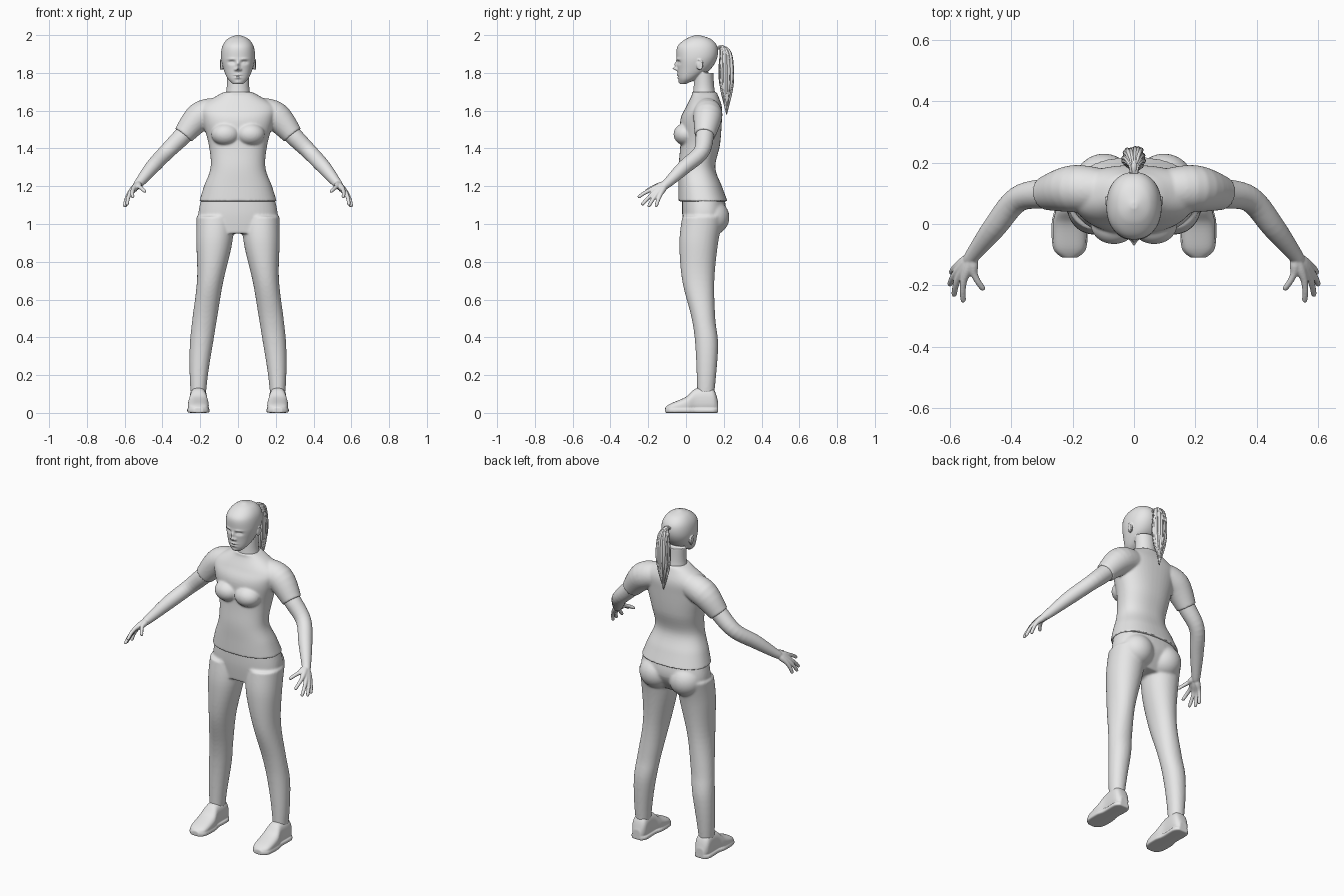
import bpy, bmesh, math, random
from mathutils import Vector, Matrix

random.seed(4)
if "Cube" in bpy.data.objects:
    bpy.data.objects.remove(bpy.data.objects["Cube"])

shade = (0.8, 0.8, 0.8, 1)
grey = bpy.data.materials.new("plain grey")
grey.use_nodes = True
grey.diffuse_color = shade
grey.node_tree.nodes["Principled BSDF"].inputs["Base Color"].default_value = shade


def spline(rows, steps):
    """Catmull-Rom interpolation through rows of numbers."""
    out = []
    last = len(rows) - 1
    for i in range(last):
        before, start, end, after = rows[max(i - 1, 0)], rows[i], rows[i + 1], rows[min(i + 2, last)]
        for k in range(steps):
            t = k / steps
            out.append([q + t / 2 * (r - p + t * (2 * p - 5 * q + 4 * r - s + t * (3 * (q - r) + s - p)))
                        for p, q, r, s in zip(before, start, end, after)])
    return out + [list(rows[-1])]


def skin(bm, rings):
    """Join rings of points into a closed surface."""
    loops = [[bm.verts.new(point) for point in ring] for ring in rings]
    for low, high in zip(loops, loops[1:]):
        for i in range(len(low)):
            bm.faces.new((low[i - 1], low[i], high[i], high[i - 1]))
    bm.faces.new(loops[0])
    bm.faces.new(loops[-1])
    return [vert for loop in loops for vert in loop]


def oval(half_width, half_depth, power, sides):
    """Superellipse outline."""
    points = []
    for i in range(sides):
        c, s = math.cos(math.tau * i / sides), math.sin(math.tau * i / sides)
        points.append((half_width * math.copysign(abs(c) ** (2 / power), c),
                       half_depth * math.copysign(abs(s) ** (2 / power), s)))
    return points


def stack(bm, rows, power=2.3, sides=48, steps=6, centre=lambda z: 0):
    """Upright loft; rows are height, half width, front y, back y."""
    return skin(bm, [[(centre(z) + u, (front + back) / 2 + v, z)
                      for u, v in oval(width, (back - front) / 2, power, sides)]
                     for z, width, front, back in spline(rows, steps)])


def lengthwise(bm, rows, centre, power):
    """Loft from toe to heel, flat on the ground; rows are y, half width, top."""
    skin(bm, [[(centre + u, y, top / 2 + v) for u, v in oval(width, top / 2, power, 36)]
              for y, width, top in spline(rows, 6)])


def tube(bm, rows, side=1, ref=(0, 1, 0), sides=16):
    """Round limb; rows are x, y, z, radius."""
    path = spline(rows, 5)
    rings = []
    for i, (x, y, z, radius) in enumerate(path):
        ahead, behind = path[min(i + 1, len(path) - 1)], path[max(i - 1, 0)]
        along = Vector(ahead[:3]) - Vector(behind[:3])
        u = along.cross(Vector(ref)).normalized()
        w = along.cross(u).normalized()
        ring = [Vector((x, y, z)) + u * a + w * b for a, b in oval(radius, radius, 2, sides)]
        rings.append([(side * p.x, p.y, p.z) for p in ring])
    skin(bm, rings)


def ball(bm, centre, radii):
    bmesh.ops.create_uvsphere(bm, u_segments=32, v_segments=20, radius=1,
                              matrix=Matrix.Translation(centre) @ Matrix.Diagonal((*radii, 1)))


def finish(name, bm, voxel=0, soften=0, mirror=False):
    """Turn the mesh into an object, fusing its pieces into one soft surface."""
    bmesh.ops.recalc_face_normals(bm, faces=bm.faces)
    for face in bm.faces:
        face.smooth = True
    mesh = bpy.data.meshes.new(name)
    bm.to_mesh(mesh)
    bm.free()
    mesh.materials.append(grey)
    ob = bpy.data.objects.new(name, mesh)
    bpy.context.collection.objects.link(ob)
    if voxel:
        fuse = ob.modifiers.new("fuse", 'REMESH')
        fuse.mode, fuse.voxel_size, fuse.use_smooth_shade = 'VOXEL', voxel, True
        smooth = ob.modifiers.new("soften", 'SMOOTH')
        smooth.factor, smooth.iterations = 0.5, soften
    if mirror:
        ob.modifiers.new("mirror", 'MIRROR')


# Shirt: trunk, bust and short sleeves
bm = bmesh.new()
stack(bm, [(1.12, .205, -.04, .22), (1.2, .18, -.04, .19), (1.3, .145, -.04, .155), (1.42, .155, -.03, .18),
           (1.55, .19, -.03, .19), (1.62, .2, 0, .19), (1.68, .11, .03, .17), (1.7, .07, .03, .16)])
for side in (-1, 1):
    ball(bm, (side * .066, 0, 1.475), (.076, .066, .06))
    tube(bm, [(.1, .11, 1.6, .07), (.2, .115, 1.57, .077), (.29, .1, 1.47, .055)], side, sides=32)
finish("shirt", bm, .006, 6)

# Trousers: pelvis, seat and legs that spread towards the feet
bm = bmesh.new()
stack(bm, [(1.15, .19, -.02, .2), (1.05, .21, -.02, .21), (.95, .19, -.01, .15)])
for side in (-1, 1):
    ball(bm, (side * .098, .133, 1.035), (.098, .097, .095))
    stack(bm, [(1.04, .1, -.02, .2), (.9, .095, -.035, .17), (.7, .07, -.02, .15), (.5, .065, .03, .155),
               (.35, .06, .05, .17), (.1, .04, .06, .15)], 2.1,
          centre=lambda z: side * (.165 + .045 * math.cos(3.3 * (z - .1))))
finish("trousers", bm, .007, 6)

# Shoes: upper and slightly wider sole
bm = bmesh.new()
upper = [(-.11, .02, .03), (-.08, .05, .05), (0, .055, .085), (.055, .045, .13), (.14, .045, .13), (.17, .025, .06)]
lengthwise(bm, upper, .21, 2.6)
lengthwise(bm, [(y, width + .004, .025) for y, width, top in upper], .21, 5)
finish("shoes", bm, .0045, 2, True)

# Arms, with each finger running from the wrist over a knuckle to its tip
bm = bmesh.new()
tube(bm, [(.2, .11, 1.57, .045), (.29, .1, 1.47, .048), (.38, .08, 1.38, .042), (.455, -.01, 1.3, .038),
          (.525, -.1, 1.215, .025), (.54, -.12, 1.2, .02)], sides=32)
wrist = Vector((.53, -.11, 1.21))
thumb = (.49, -.215, 1.17)
for tip in (thumb, (.557, -.255, 1.14), (.588, -.235, 1.1), (.602, -.2, 1.09), (.597, -.16, 1.09)):
    tip = Vector(tip)
    knuckle = wrist.lerp(tip, .5)
    if tip.z < thumb[2]:
        knuckle += Vector((.012, 0, .008))
    bend = knuckle.lerp(tip, .5) + Vector((.003, 0, .003))
    tube(bm, [(*wrist, .018), (*wrist.lerp(knuckle, .5), .018), (*knuckle, .012), (*bend, .01),
              (*bend.lerp(tip, .8), .009), (*tip, .004)], ref=(1, 0, 0))
finish("arms_and_hands", bm, .004, 2, True)

# Head: skull, then facial relief given as x, height, push, width, tallness
bm = bmesh.new()
skull = stack(bm, [(1.74, .025, -.03, 0), (1.77, .055, -.04, .06), (1.82, .077, -.045, .13), (1.88, .09, -.05, .165),
                   (1.94, .083, -.045, .165), (1.98, .055, 0, .13), (2, .01, .05, .07)], 2.2, 144, 12)
nose = [(0, 1.822, -.026, .01, .009), (0, 1.845, -.014, .009, .016)]
mouth = [(0, 1.79, -.008, .02, .004), (0, 1.782, .005, .02, .003), (0, 1.775, -.008, .016, .005)]
chin = [(0, 1.75, -.005, .016, .008)]
eyes = []
for side in (-1, 1):
    socket, eyeball = (side * .033, 1.856, .014, .017, .009), (side * .033, 1.854, -.008, .01, .005)
    brow, nostril = (side * .034, 1.873, -.005, .02, .005), (side * .014, 1.817, -.01, .006, .006)
    eyes += [socket, eyeball, brow, nostril]
for vert in skull:
    x, y, z = vert.co
    if y < .03:
        vert.co.y += sum(push * math.exp(-((x - across) / width) ** 2 - ((z - height) / tall) ** 2)
                         for across, height, push, width, tall in nose + mouth + chin + eyes)

# Neck, and ears with a raised rim
stack(bm, [(1.64, .075, .03, .165), (1.72, .06, .04, .15), (1.8, .06, .045, .145)], 2)
for side in (-1, 1):
    ball(bm, (side * .085, .07, 1.843), (.009, .015, .027))
    rim = [(.09, .07 + .016 * math.cos(turn), 1.843 + .027 * math.sin(turn), .005)
           for turn in (-1.2, -.4, .4, 1.2, 2)]
    tube(bm, rim, side, (1, 0, 0))
finish("head_and_neck", bm, .0035, 2)

# Ponytail: solid core with loose strands round it
bm = bmesh.new()
core = [(.155, 1.925, .012), (.19, 1.937, .013), (.212, 1.9, .025), (.215, 1.8, .032),
        (.215, 1.7, .027), (.215, 1.58, .003)]
tube(bm, [(0, y, z, radius * .8) for y, z, radius in core], ref=(1, 0, 0))
strands = 22
for i in range(strands):
    turn = math.tau * i / strands
    loose = random.uniform(.8, 1.1)
    lift = random.uniform(0, .08)
    strand = []
    for k, (y, z, radius) in enumerate(core):
        spread = radius * loose
        strand.append((spread * math.cos(turn), y + spread * math.sin(turn),
                       z + lift * (k / len(core)) ** 2, radius * .28))
    tube(bm, strand, ref=(1, 0, 0), sides=8)
finish("ponytail", bm)
